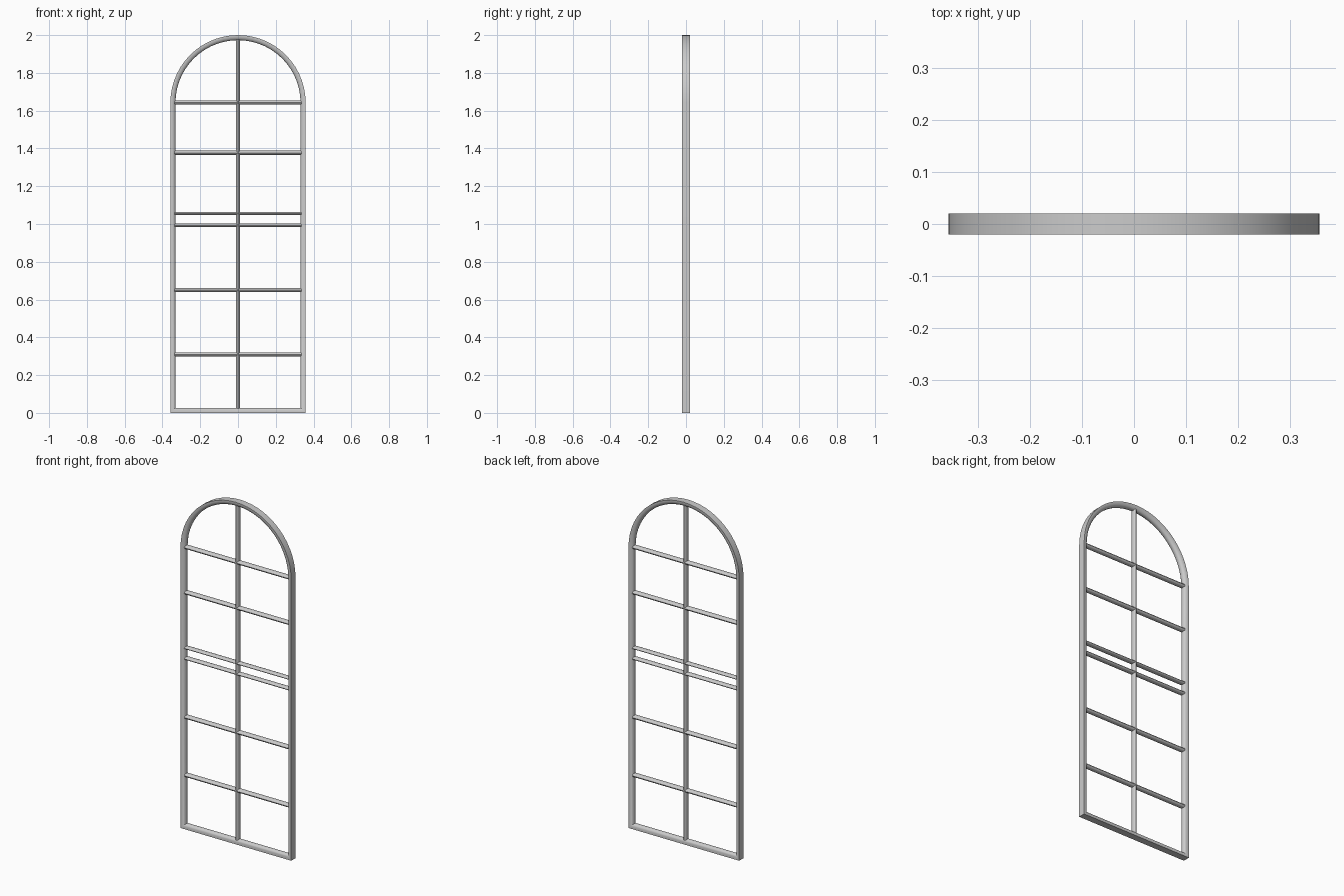
import bpy, bmesh, math

if "Cube" in bpy.data.objects:
    bpy.data.objects.remove(bpy.data.objects["Cube"])

R = 0.358          # half width and arch radius
SPRING = 1.642     # height where the arch starts
SEG = 28           # arch segments


def finish(bm, name, angle=40):
    bmesh.ops.recalc_face_normals(bm, faces=bm.faces)
    me = bpy.data.meshes.new(name)
    bm.to_mesh(me)
    bm.free()
    ob = bpy.data.objects.new(name, me)
    bpy.context.collection.objects.link(ob)
    bpy.ops.object.select_all(action='DESELECT')
    ob.select_set(True)
    bpy.context.view_layer.objects.active = ob
    bpy.ops.object.shade_smooth_by_angle(angle=math.radians(angle))
    return ob


def outline(d):
    """Window outline moved inward by d."""
    pts = [(-(R - d), d), (R - d, d)]
    for i in range(SEG + 1):
        a = math.pi * i / SEG
        pts.append(((R - d) * math.cos(a), SPRING + (R - d) * math.sin(a)))
    return pts


# Outer frame: flat outside, rounded toward the panes (inset, depth)
profile = [(0, -0.02), (0.008, -0.02), (0.016, -0.0175), (0.023, -0.013), (0.027, -0.006),
           (0.027, 0.006), (0.023, 0.013), (0.016, 0.0175), (0.008, 0.02), (0, 0.02)]
bm = bmesh.new()
rings = [[bm.verts.new((x, y, z)) for x, z in outline(d)] for d, y in profile]
for k, ring in enumerate(rings):
    nxt = rings[(k + 1) % len(rings)]
    n = len(ring)
    for i in range(n):
        j = (i + 1) % n
        bm.faces.new((ring[i], ring[j], nxt[j], nxt[i]))
finish(bm, "arched_frame")


def bar(name, start, end, width, depth, sides=12):
    """Oval glazing bar between two (x, z) points."""
    dx, dz = end[0] - start[0], end[1] - start[1]
    length = math.hypot(dx, dz)
    ux, uz = dx / length, dz / length
    bm = bmesh.new()
    ends = []
    for px, pz in (start, end):
        ring = []
        for i in range(sides):
            a = 2 * math.pi * i / sides
            w = width / 2 * math.cos(a)
            ring.append(bm.verts.new((px - uz * w, depth / 2 * math.sin(a), pz + ux * w)))
        ends.append(ring)
    for i in range(sides):
        j = (i + 1) % sides
        bm.faces.new((ends[0][i], ends[0][j], ends[1][j], ends[1][i]))
    for ring in ends:
        bm.faces.new(ring)
    return finish(bm, name)


# Upright centre bar
bar("centre_bar", (0, 0.022), (0, 1.978), 0.021, 0.034)

# Cross bars, with the thinner meeting pair in the middle
for i, (z, w) in enumerate([(0.31, 0.022), (0.65, 0.022), (0.993, 0.018),
                            (1.055, 0.016), (1.377, 0.022), (1.643, 0.022)]):
    bar(f"cross_bar_{i + 1}", (-0.336, z), (0.336, z), w, 0.034)
